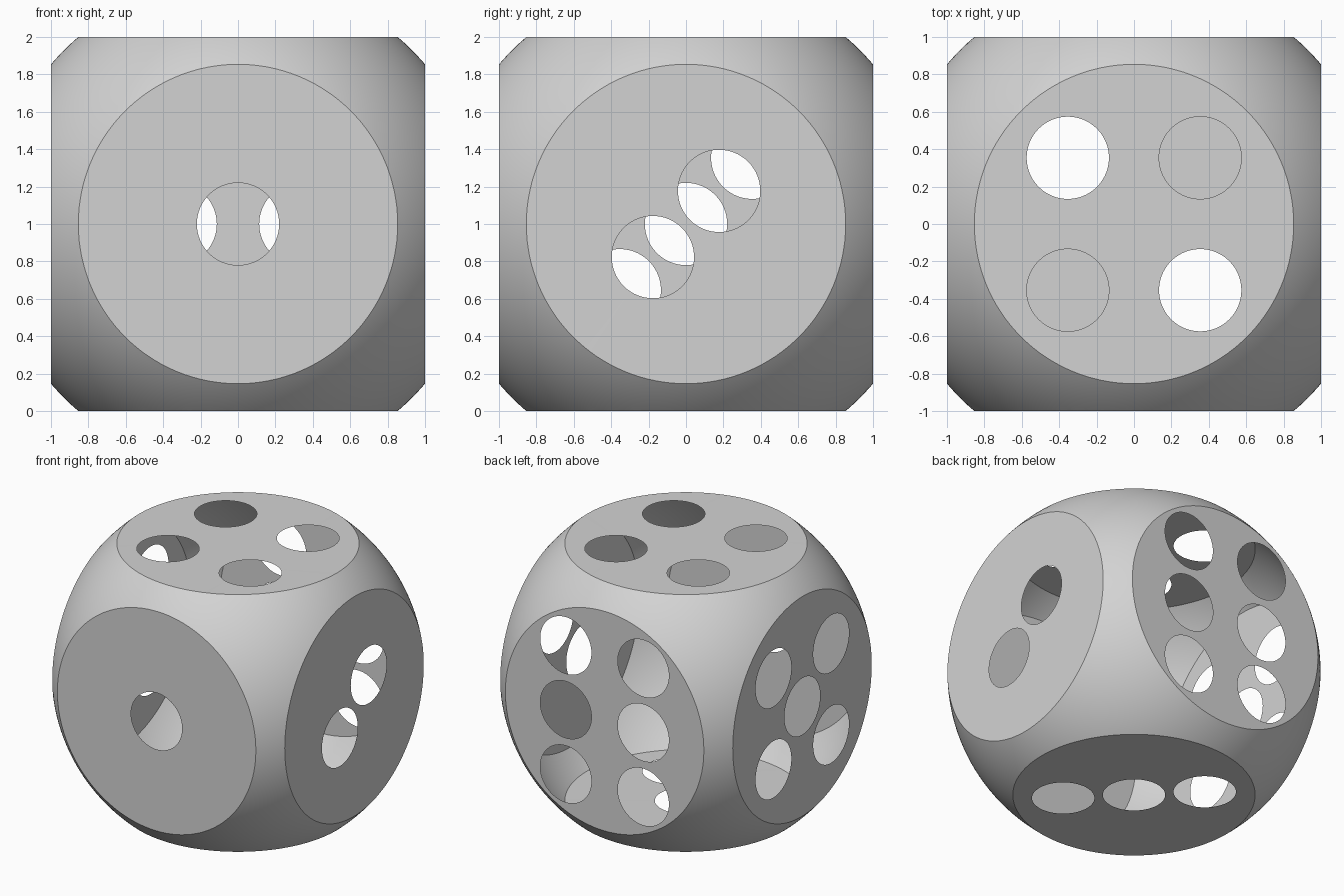
import bpy, bmesh
from math import sin, cos, pi, hypot
from mathutils import Vector

cube = bpy.data.objects.get("Cube")
if cube:
    bpy.data.objects.remove(cube, do_unlink=True)

FACE_R = 0.854      # radius of each flat disc
PIP_R = 0.22
D = 0.354           # corner pip offset
H = D / 2

X, Y, Z = Vector((1, 0, 0)), Vector((0, 1, 0)), Vector((0, 0, 1))
corners = [(a, b) for a in (-D, D) for b in (-D, D)]
six = [(a, b) for a in (-1 / 3, 1 / 3) for b in (-0.5, 0, 0.5)]

# outward normal, the two in-plane axes, pip centres
FACES = [
    (-Y, X, Z, [(0, 0)]),
    (X, Y, Z, [(H, H), (-H, -H)]),
    (-Z, X, Y, [(-D, D), (0, 0), (D, -D)]),
    (Z, X, Y, corners),
    (-X, Y, Z, corners + [(0, 0)]),
    (Y, X, Z, six),
]


def circle_edges(bm, centre, u, v, radius, count=64):
    ring = [bm.verts.new(centre + radius * (cos(2 * pi * i / count) * u + sin(2 * pi * i / count) * v))
            for i in range(count)]
    return [bm.edges.new((ring[i - 1], ring[i])) for i in range(count)]


# Rounded body: a sphere with six caps cut away
bm = bmesh.new()
bmesh.ops.create_icosphere(bm, subdivisions=6, radius=hypot(1, FACE_R))
for f in bm.faces:
    f.smooth = True

# Flat discs with open round pips
for normal, u, v, pips in FACES:
    cut = bmesh.ops.bisect_plane(bm, geom=bm.verts[:] + bm.edges[:] + bm.faces[:], dist=0.0001,
                                 plane_co=normal, plane_no=normal, clear_outer=True)
    rim = [e for e in cut["geom_cut"] if isinstance(e, bmesh.types.BMEdge) and e.is_boundary]
    loops = list(rim)
    for a, b in pips:
        loops += circle_edges(bm, normal + a * u + b * v, u, v, PIP_R)
    fill = bmesh.ops.triangle_fill(bm, edges=loops, use_beauty=True, normal=normal)
    for f in fill["geom"]:
        if isinstance(f, bmesh.types.BMFace):
            f.smooth = False
            f.normal_update()
            if f.normal.dot(normal) < 0:
                f.normal_flip()
    for e in rim:
        e.smooth = False

bmesh.ops.translate(bm, verts=bm.verts, vec=Z)
mesh = bpy.data.meshes.new("die_shell")
bm.to_mesh(mesh)
bm.free()

# Single grey colour
grey = bpy.data.materials.new("light grey")
grey.use_nodes = True
colour = (0.65, 0.65, 0.65, 1)
grey.diffuse_color = colour
grey.node_tree.nodes["Principled BSDF"].inputs["Base Color"].default_value = colour
mesh.materials.append(grey)

die = bpy.data.objects.new("die_shell", mesh)
bpy.context.collection.objects.link(die)
